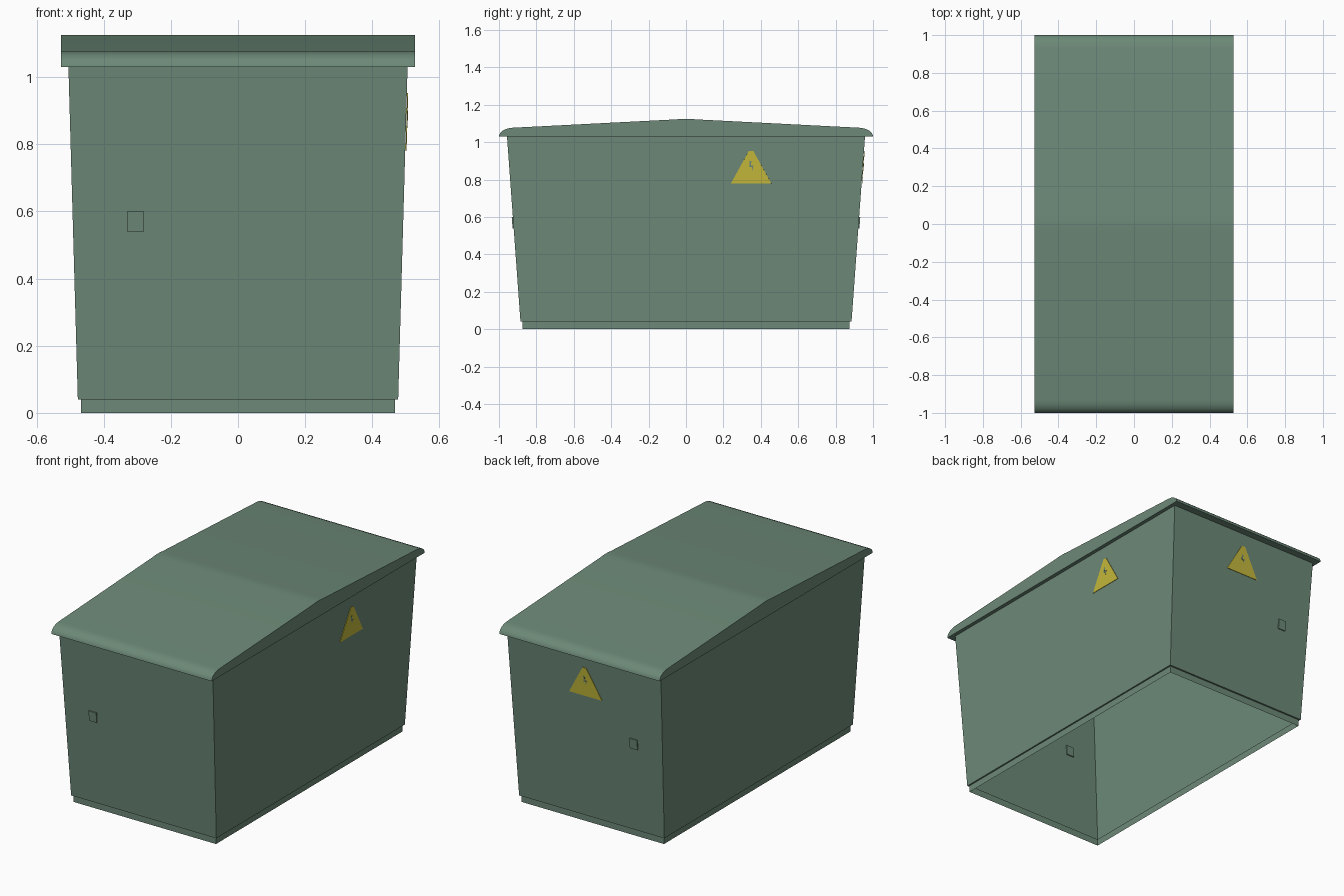
import bpy, bmesh, math
from mathutils import Vector, Matrix

if "Cube" in bpy.data.objects:
    bpy.data.objects.remove(bpy.data.objects["Cube"])


def material(name, rgb):
    m = bpy.data.materials.new(name)
    m.diffuse_color = (*rgb, 1)
    m.use_nodes = True
    m.node_tree.nodes["Principled BSDF"].inputs["Base Color"].default_value = m.diffuse_color
    return m


GREEN = material("grey_green", (0.15, 0.25, 0.185))
YELLOW = material("warning_yellow", (0.55, 0.48, 0.045))
Z0, Z1 = 0.04, 1.03          # bottom and top of the leaning walls
BOT, TOP = (0.477, 0.885), (0.505, 0.957)


def finish(name, bm, mat, fix_normals=True):
    if fix_normals:
        bmesh.ops.recalc_face_normals(bm, faces=bm.faces[:])
    me = bpy.data.meshes.new(name)
    bm.to_mesh(me)
    bm.free()
    me.materials.append(mat)
    ob = bpy.data.objects.new(name, me)
    bpy.context.collection.objects.link(ob)
    return ob


def prism(name, pts, depth0, depth1, frame, mat):
    """Closed outline in the frame's xy plane, extruded along its z."""
    bm = bmesh.new()
    a = [bm.verts.new(frame @ Vector((u, v, depth0))) for u, v in pts]
    b = [bm.verts.new(frame @ Vector((u, v, depth1))) for u, v in pts]
    bm.faces.new(a[::-1])
    bm.faces.new(b)
    n = len(pts)
    for i in range(n):
        bm.faces.new((a[i], a[(i + 1) % n], b[(i + 1) % n], b[i]))
    return finish(name, bm, mat)


def wall_frame(out, along, z):
    """Frame lying on a leaning wall: x along it, y up it, z outward."""
    out = Vector(out)
    axis = 0 if out.x else 1
    slope = (TOP[axis] - BOT[axis]) / (Z1 - Z0)
    side = Vector((0, 0, 1)).cross(out)
    up = (out * slope + Vector((0, 0, 1))).normalized()
    pos = out * (BOT[axis] + slope * (z - Z0)) + Vector((0, 0, z))
    pos[1 - axis] = along
    rot = Matrix((side, up, side.cross(up))).transposed()
    return Matrix.Translation(pos) @ rot.to_4x4()


# Hollow body with plinth, open underneath
bm = bmesh.new()
rings = []
for hx, hy, z in ((0.468, 0.875, 0), (0.468, 0.875, Z0), (*BOT, Z0), (*TOP, Z1)):
    rings.append([bm.verts.new((sx * hx, sy * hy, z))
                  for sx, sy in ((-1, -1), (1, -1), (1, 1), (-1, 1))])
for lo, hi in zip(rings, rings[1:]):
    for i in range(4):
        j = (i + 1) % 4
        bm.faces.new((lo[i], lo[j], hi[j], hi[i]))
finish("cabinet_body", bm, GREEN, False)

# Roof: low gable profile with rounded eaves, extruded along x
half = [(1.0, 1.03), (0.998, 1.04), (0.99, 1.053), (0.975, 1.065),
        (0.955, 1.073), (0.93, 1.077), (0.05, 1.122), (0.02, 1.125)]
profile = half + [(-y, z) for y, z in reversed(half)]
yz_frame = Matrix(((0, 0, 1, 0), (1, 0, 0, 0), (0, 1, 0, 0), (0, 0, 0, 1)))
roof = prism("roof", profile, -0.527, 0.527, yz_frame, GREEN)
bpy.context.view_layer.objects.active = roof
roof.select_set(True)
bpy.ops.object.shade_smooth_by_angle(angle=math.radians(35))

# Warning triangles with a small bolt, on the right side and the back
triangle = [(-0.108, -0.09), (0.108, -0.09), (0.012, 0.083), (-0.012, 0.083)]
bolt = [(-0.008, 0.03), (0.002, 0.03), (-0.001, 0.005), (0.013, 0.005),
        (0.006, -0.022), (0.004, -0.003), (-0.01, -0.003)]
for label, out, along in (("right", (1, 0, 0), 0.348), ("back", (0, 1, 0), 0.0)):
    f = wall_frame(out, along, 0.87)
    prism(label + "_warning_sign", triangle, 0.001, 0.004, f, YELLOW)
    prism(label + "_warning_bolt", bolt, 0.003, 0.005, f, GREEN)

# Door latches, front and back
rect = [(-0.025, -0.03), (0.025, -0.03), (0.025, 0.03), (-0.025, 0.03)]
for label, s in (("front", -1), ("back", 1)):
    prism(label + "_latch", rect, -0.006, 0.006,
          wall_frame((0, s, 0), -0.305, 0.57), GREEN)
